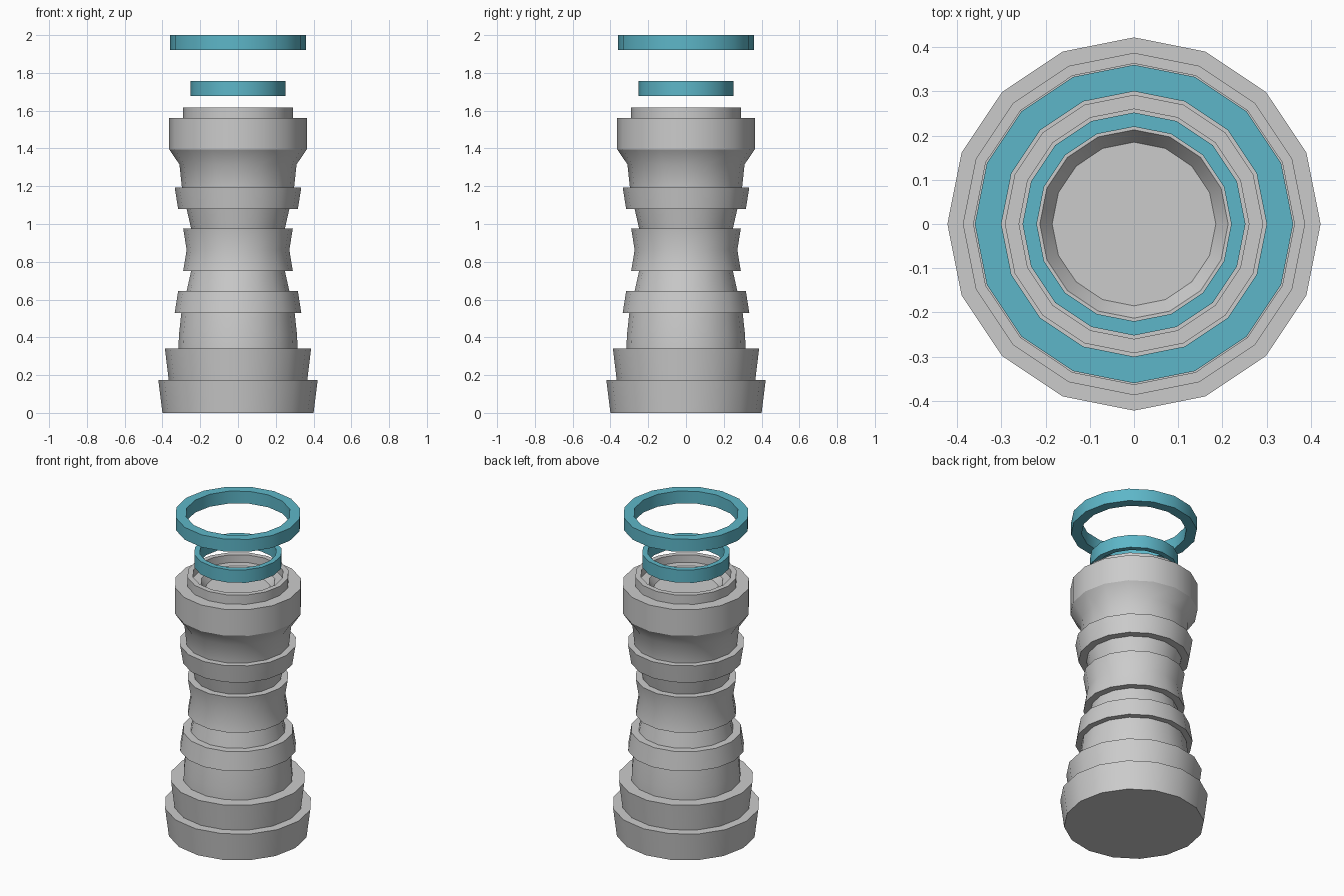
import bpy, bmesh, math

if "Cube" in bpy.data.objects:
    bpy.data.objects.remove(bpy.data.objects["Cube"])

SIDES = 16


def lathe(name, profile, closed=False, material=None):
    """Revolve (radius, z) points about z; an open profile is capped at both ends."""
    bm = bmesh.new()
    rings = []
    for r, z in profile:
        rings.append([bm.verts.new((r * math.cos(2 * math.pi * i / SIDES),
                                    r * math.sin(2 * math.pi * i / SIDES), z))
                      for i in range(SIDES)])
    pairs = list(zip(rings, rings[1:]))
    if closed:
        pairs.append((rings[-1], rings[0]))
    else:
        bm.faces.new(rings[0][::-1])
        bm.faces.new(rings[-1])
    for a, b in pairs:
        for i in range(SIDES):
            j = (i + 1) % SIDES
            bm.faces.new((a[i], a[j], b[j], b[i]))
    bmesh.ops.recalc_face_normals(bm, faces=bm.faces[:])
    mesh = bpy.data.meshes.new(name)
    bm.to_mesh(mesh)
    bm.free()
    obj = bpy.data.objects.new(name, mesh)
    bpy.context.collection.objects.link(obj)
    if material:
        mesh.materials.append(material)
    bpy.ops.object.select_all(action='DESELECT')
    obj.select_set(True)
    bpy.context.view_layer.objects.active = obj
    bpy.ops.object.shade_smooth_by_angle(angle=math.radians(30))
    return obj


def floating_ring(name, inner, outer, z0, z1, material):
    return lathe(name, [(inner, z0), (outer, z0), (outer, z1), (inner, z1)],
                 True, material)


# Pedestal column with stepped base, collars, waist and recessed top
lathe("pedestal", [
    # stepped base
    (0.40, 0.0), (0.422, 0.175), (0.367, 0.175), (0.387, 0.34),
    # lower drum
    (0.315, 0.34), (0.313, 0.41), (0.30, 0.53),
    # lower collar and neck
    (0.335, 0.53), (0.317, 0.645), (0.272, 0.645), (0.248, 0.752),
    # waist
    (0.29, 0.752), (0.272, 0.863), (0.29, 0.975),
    # upper neck and collar
    (0.248, 0.975), (0.272, 1.08), (0.317, 1.08), (0.335, 1.193),
    # flared head
    (0.297, 1.193), (0.31, 1.315), (0.364, 1.395), (0.364, 1.56),
    # rim and stepped recess
    (0.292, 1.56), (0.292, 1.618), (0.26, 1.618), (0.26, 1.57),
    (0.213, 1.57), (0.185, 1.53),
])

# Hovering energy rings
teal = bpy.data.materials.new("teal")
teal.diffuse_color = (0.11, 0.47, 0.58, 1)
teal.use_nodes = True
teal.node_tree.nodes["Principled BSDF"].inputs["Base Color"].default_value = teal.diffuse_color
floating_ring("small_ring", 0.22, 0.252, 1.677, 1.758, teal)
floating_ring("large_ring", 0.30, 0.36, 1.922, 2.0, teal)
